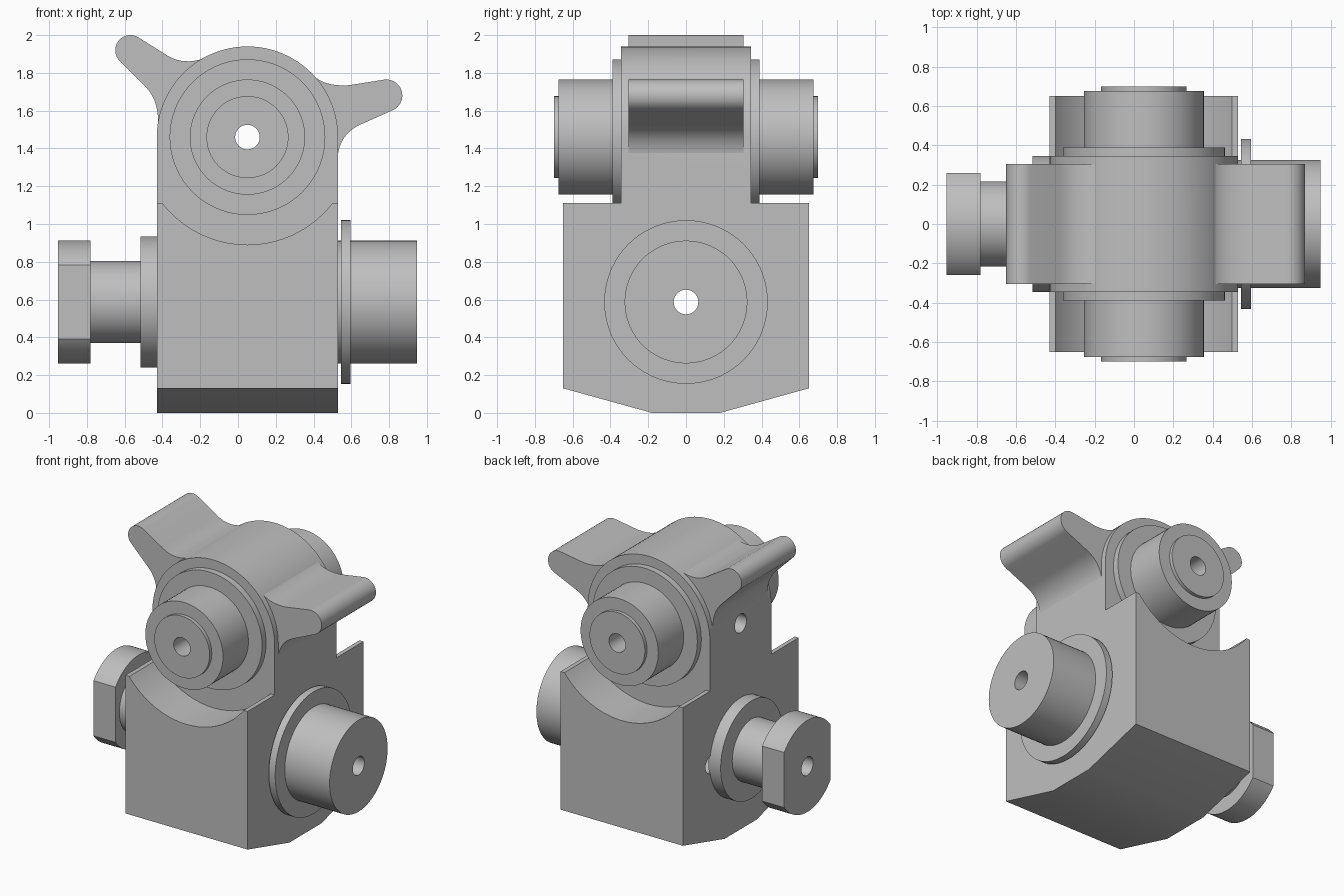
import bpy, bmesh
from math import sin, cos, pi, radians
from mathutils import Vector

cube = bpy.data.objects.get("Cube")
if cube:
    bpy.data.objects.remove(cube, do_unlink=True)

GREY = bpy.data.materials.new("plain_grey")
GREY.use_nodes = True
GREY.diffuse_color = (0.52, 0.52, 0.52, 1)
GREY.node_tree.nodes["Principled BSDF"].inputs["Base Color"].default_value = (0.52, 0.52, 0.52, 1)

CX, TOP_Z, LOW_Z = 0.05, 1.46, 0.587   # axes of the cross shaft and the long shaft
BORE = 0.065
SIDES = 72


def place(axis, u, v, w):
    """Map profile coordinates (u, v) and distance w along the axis to a point."""
    return Vector((w, u, v)) if axis == "X" else Vector((u, w, v))


def finish(name, bm):
    bmesh.ops.recalc_face_normals(bm, faces=bm.faces)
    mesh = bpy.data.meshes.new(name)
    bm.to_mesh(mesh)
    bm.free()
    mesh.materials.append(GREY)
    ob = bpy.data.objects.new(name, mesh)
    bpy.context.collection.objects.link(ob)
    return ob


def prism(name, outline, axis, w0, w1):
    """Extrude a closed outline along an axis."""
    bm = bmesh.new()
    a = [bm.verts.new(place(axis, u, v, w0)) for u, v in outline]
    b = [bm.verts.new(place(axis, u, v, w1)) for u, v in outline]
    n = len(outline)
    bm.faces.new(a)
    bm.faces.new(b[::-1])
    for i in range(n):
        j = (i + 1) % n
        bm.faces.new((a[i], a[j], b[j], b[i]))
    return finish(name, bm)


def lathe(name, rings, axis, cu, cv):
    """Revolve closed (radius, distance) rings about an axis through (cu, cv)."""
    bm = bmesh.new()
    loops = []
    for r, w in rings:
        loops.append([bm.verts.new(place(axis, cu + r * cos(2 * pi * k / SIDES),
                                         cv + r * sin(2 * pi * k / SIDES), w))
                      for k in range(SIDES)])
    for i, a in enumerate(loops):
        b = loops[(i + 1) % len(loops)]
        for k in range(SIDES):
            m = (k + 1) % SIDES
            bm.faces.new((a[k], a[m], b[m], b[k]))
    return finish(name, bm)


def arc(cu, cv, r, start, end, n=16):
    angles = [radians(start + (end - start) * k / n) for k in range(n + 1)]
    return [(cu + r * cos(t), cv + r * sin(t)) for t in angles]


def bend(p, q, s, n=12):
    """Curve from p to s, pulled towards q."""
    steps = [k / n for k in range(n + 1)]
    return [tuple((1 - t) ** 2 * a + 2 * t * (1 - t) * b + t * t * c
                  for a, b, c in zip(p, q, s)) for t in steps]


def rod(axis, cu, cv, r, w0, w1):
    return prism("cutter", arc(cu, cv, r, 0, 360, SIDES)[:-1], axis, w0, w1)


def carve(ob, cutter, operation="DIFFERENCE"):
    mod = ob.modifiers.new("carve", "BOOLEAN")
    mod.operation = operation
    mod.solver = "EXACT"
    mod.object = cutter
    bpy.context.view_layer.objects.active = ob
    bpy.ops.object.modifier_apply(modifier=mod.name)
    bpy.data.objects.remove(cutter, do_unlink=True)


# Body: stepped block with a sloped base, rounded off at the top
half = [(0.18, 0), (0.65, 0.13), (0.65, 1.11), (0.345, 1.11), (0.345, 2.1)]
body = prism("body", half + [(-y, z) for y, z in reversed(half)], "X", -0.7, 0.8)
arch = [(-0.43, -0.1), (0.53, -0.1)] + arc(CX, TOP_Z, 0.48, 0, 180, 48)
carve(body, prism("cutter", arch, "Y", -0.9, 0.9), "INTERSECT")

# Round clearance pockets in front and behind, then the bores
for side in (-1, 1):
    carve(body, rod("Y", CX, TOP_Z, 0.57, side * 0.345, side * 0.8))
carve(body, rod("Y", CX, TOP_Z, BORE, -1, 1))
carve(body, rod("X", 0, LOW_Z, BORE, -1, 1))
carve(body, rod("X", 0, TOP_Z, BORE, -0.8, CX))
carve(body, rod("X", 0.33, LOW_Z, BORE, -0.8, -0.2))

# Ears: rounded lugs blending into the arch
right_ear_outline = (bend((-0.1, 1.914), (-0.27, 1.815), (-0.39, 1.902))
                     + arc(-0.57, 1.92, 0.08, 58, 227)
                     + bend((-0.5, 1.737), (-0.405, 1.65), (-0.427, 1.48))
                     + [(-0.2, 1.56)])
left_ear_outline = (bend((0.527, 1.355), (0.54, 1.475), (0.643, 1.524))
                    + arc(0.785, 1.68, 0.085, -66, 100)
                    + bend((0.59, 1.735), (0.455, 1.725), (0.39, 1.794))
                    + [(0.3, 1.5)])
right_ear = prism("right_ear", right_ear_outline, "Y", -0.305, 0.305)
carve(right_ear, rod("X", 0, TOP_Z, BORE, -0.8, CX))
left_ear = prism("left_ear", left_ear_outline, "Y", -0.305, 0.305)

# Cross shaft hubs, mirrored front and back
hub = [(BORE, 0.33), (0.412, 0.33), (0.412, 0.39), (0.305, 0.39),
       (0.305, 0.675), (0.217, 0.675), (0.217, 0.7), (BORE, 0.7)]
hubs = [lathe(name, [(r, s * w) for r, w in hub], "Y", CX, TOP_Z)
        for name, s in (("front_hub", -1), ("back_hub", 1))]

# Left drum with its thin collar
left_drum = lathe("left_drum", [
    (BORE, 0.52), (0.325, 0.52), (0.325, 0.545), (0.433, 0.545), (0.433, 0.595),
    (0.325, 0.595), (0.325, 0.947), (BORE, 0.947)], "X", 0, LOW_Z)

# Right shaft with its flange
right_shaft = lathe("right_shaft", [
    (BORE, -0.42), (0.347, -0.42), (0.347, -0.515), (0.217, -0.515),
    (0.217, -0.79), (BORE, -0.79)], "X", 0, LOW_Z)

# Right knob: a disc with flats at front and back
knob_outline = arc(0, LOW_Z, 0.325, 37, 143, 32) + arc(0, LOW_Z, 0.325, 217, 323, 32)
right_knob = prism("right_knob", knob_outline, "X", -0.953, -0.78)
carve(right_knob, rod("X", 0, LOW_Z, BORE, -1.1, -0.6))

# Smooth curved walls, keep the machined edges sharp
for ob in [body, right_ear, left_ear, left_drum, right_shaft, right_knob] + hubs:
    bpy.ops.object.select_all(action="DESELECT")
    ob.select_set(True)
    bpy.context.view_layer.objects.active = ob
    bpy.ops.object.shade_smooth_by_angle(angle=radians(30))
